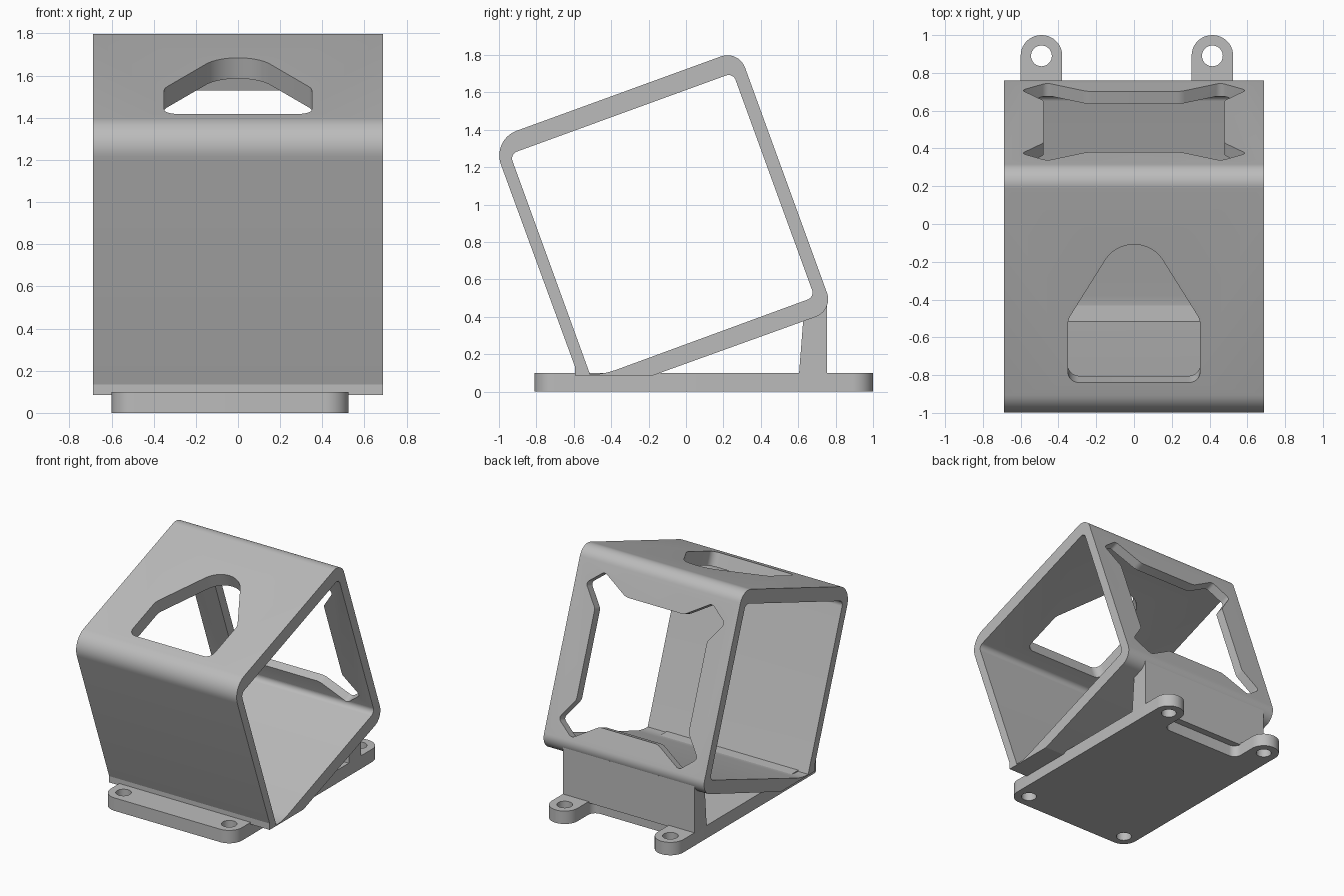
import bpy, bmesh
from math import radians, sin, cos, tan
from mathutils import Vector

cube = bpy.data.objects.get("Cube")
if cube:
    bpy.data.objects.remove(cube, do_unlink=True)

grey = bpy.data.materials.new("light grey plastic")
grey.use_nodes = True
colour = (0.5, 0.5, 0.5, 1)
grey.diffuse_color = colour
grey.node_tree.nodes["Principled BSDF"].inputs["Base Color"].default_value = colour

X, Y, Z = Vector((1, 0, 0)), Vector((0, 1, 0)), Vector((0, 0, 1))
TILT = radians(20)
U = Vector((0, cos(TILT), sin(TILT)))     # along the tilted floor, to the back
V = Vector((0, -sin(TILT), cos(TILT)))    # along the tilted walls, upward


def rounded(corners):
    """Outline from (x, y, radius) corners, each rounded by an arc."""
    out = []
    for i, (x, y, r) in enumerate(corners):
        p = Vector((x, y))
        if r == 0:
            out.append(p)
            continue
        a = (Vector(corners[i - 1][:2]) - p).normalized()
        b = (Vector(corners[(i + 1) % len(corners)][:2]) - p).normalized()
        half = a.angle(b) / 2
        centre = p + (a + b).normalized() * r / sin(half)
        start = p + a * r / tan(half) - centre
        end = p + b * r / tan(half) - centre
        sweep = start.angle(end)
        steps = max(3, round(sweep / radians(8)))
        for k in range(steps + 1):
            t = k / steps
            out.append(centre + (start * sin((1 - t) * sweep)
                                 + end * sin(t * sweep)) / sin(sweep))
    return out


def prism(name, outline, a, b, n, lo, hi):
    """Extrude an outline in the a-b plane along n, from lo to hi."""
    bm = bmesh.new()
    face = bm.faces.new([bm.verts.new(a * p[0] + b * p[1] + n * lo) for p in outline])
    top = bmesh.ops.extrude_face_region(bm, geom=[face])
    bmesh.ops.translate(bm, vec=n * (hi - lo),
                        verts=[g for g in top["geom"] if isinstance(g, bmesh.types.BMVert)])
    bmesh.ops.recalc_face_normals(bm, faces=bm.faces)
    mesh = bpy.data.meshes.new(name)
    bm.to_mesh(mesh)
    bm.free()
    mesh.materials.append(grey)
    ob = bpy.data.objects.new(name, mesh)
    bpy.context.collection.objects.link(ob)
    return ob


def select(ob):
    bpy.ops.object.select_all(action="DESELECT")
    ob.select_set(True)
    bpy.context.view_layer.objects.active = ob


def cut(ob, cutter):
    select(ob)
    mod = ob.modifiers.new("cut", "BOOLEAN")
    mod.operation, mod.solver, mod.object = "DIFFERENCE", "EXACT", cutter
    bpy.ops.object.modifier_apply(modifier=mod.name)
    bpy.data.objects.remove(cutter, do_unlink=True)


def tilted(u, v, r):
    p = U * u + V * v
    return (p.y, p.z, r)


# Tilted frame: rounded square tube, flattened where it rests on the base
WIDTH = 0.687
outer = [(-0.594, 0.085, 0), (-0.18, 0.085, 0), tilted(0.889, 0.138, 0.1),
         tilted(0.889, 1.62, 0.1), tilted(-0.515, 1.62, 0.14), (-0.594, 0.134, 0)]
inner = [(-0.513, 0.092, 0), (-0.44, 0.092, 0.38), tilted(0.819, 0.24, 0.04),
         tilted(0.819, 1.515, 0.04), tilted(-0.45, 1.515, 0.04)]
frame = prism("tilted_frame", rounded(outer), Y, Z, X, -WIDTH, WIDTH)
cut(frame, prism("frame_opening", rounded(inner), Y, Z, X, -1, 1))

# Arched window in the top wall
window = [(-0.35, -0.304, 0.06), (0.35, -0.304, 0.06), (0.35, 0.05, 0.1),
          (0, 0.645, 0.176), (-0.35, 0.05, 0.1)]
cut(frame, prism("top_window", rounded(window), X, U, V, 1.4, 1.8))

# Flared opening in the back wall, mirrored from one quarter
quarter = [(0.48, 0.33, 0.05), (0.595, 0.49, 0.03), (0.46, 0.6, 0.04), (0.25, 0.47, 0.08)]
half = quarter + [(-x, y, r) for x, y, r in reversed(quarter)]
flared = half + [(-x, -y, r) for x, y, r in half]
flared = [(x, y + 0.86, r) for x, y, r in flared]
cut(frame, prism("back_opening", rounded(flared), X, V, U, 0.7, 1.0))

# Base plate with two rear ears and four screw holes
LEFT, RIGHT = 0.525, -0.6
plate = [(RIGHT, -0.81, 0.11), (LEFT, -0.81, 0.11), (LEFT, 1, 0.109), (0.305, 1, 0.109),
         (0.305, 0.7, 0.06), (-0.38, 0.7, 0.06), (-0.38, 1, 0.109), (RIGHT, 1, 0.109)]
base = prism("base_plate", rounded(plate), X, Y, Z, 0, 0.1)
for x in (-0.49, 0.415):
    for y in (-0.7, 0.89):
        circle = [(x + 0.055 * cos(radians(t)), y + 0.055 * sin(radians(t)))
                  for t in range(0, 360, 10)]
        cut(base, prism("screw_hole", circle, X, Y, Z, -0.1, 0.2))

# Rear support wall under the raised edge of the frame
profile = [(0.604, 0.09), (0.754, 0.09), (0.754, 0.46), (0.68, 0.43), (0.628, 0.4)]
support = prism("rear_support", profile, Y, Z, X, RIGHT, LEFT)

for ob in (frame, base, support):
    select(ob)
    bpy.ops.object.shade_smooth_by_angle(angle=radians(15))
